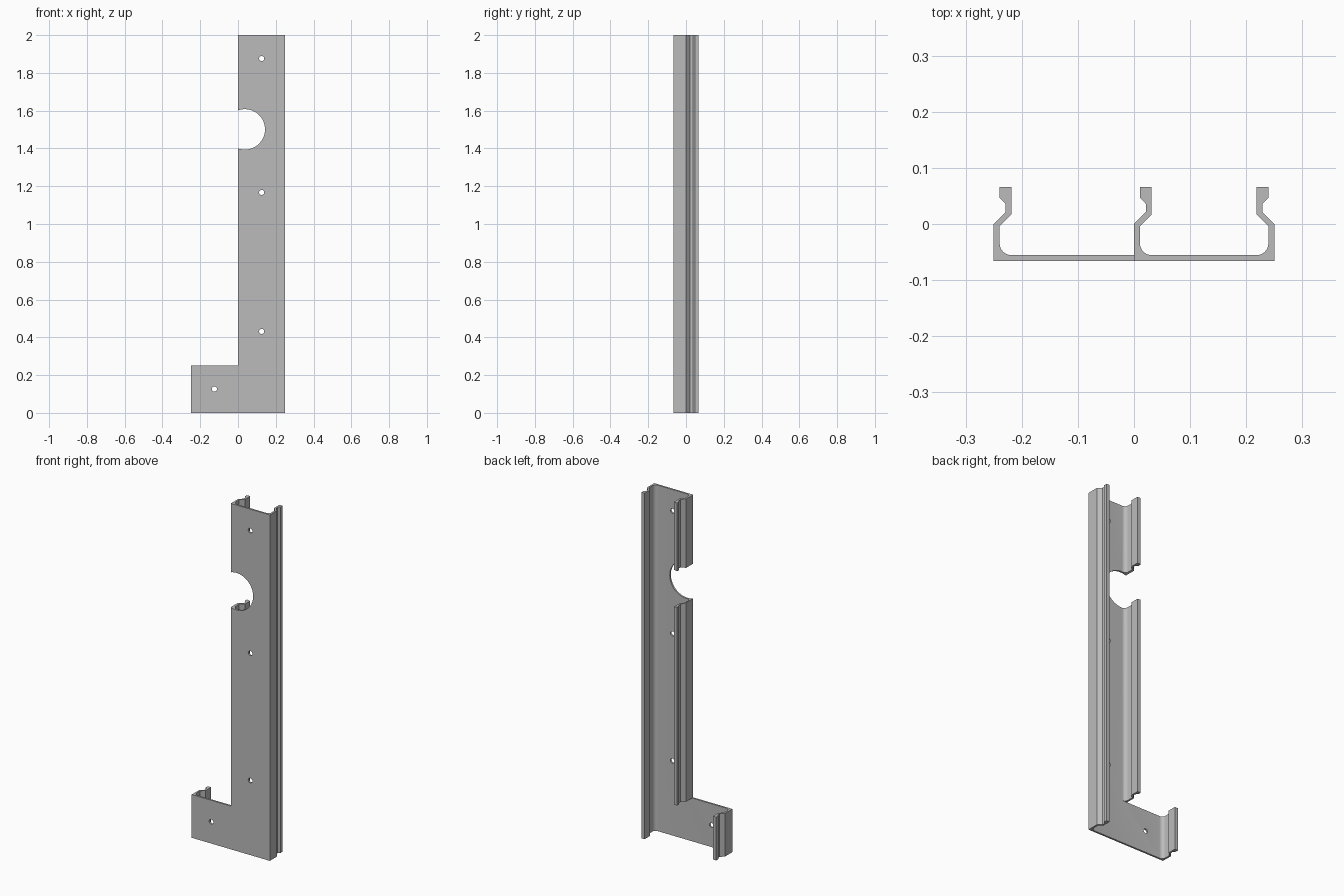
import bpy, bmesh, math
from mathutils import Matrix

cube = bpy.data.objects.get("Cube")
if cube:
    bpy.data.objects.remove(cube)

metal = bpy.data.materials.new("grey_metal")
metal.use_nodes = True
color = (0.5, 0.5, 0.5, 1)
metal.diffuse_color = color
metal.node_tree.nodes["Principled BSDF"].inputs["Base Color"].default_value = color

BACK, FRONT = 0.066, -0.066
WALL, FILLET = 0.0105, 0.021
HALF, FOOT_TOP, TOP = 0.25, 0.25, 2.0


def make_object(name, bm):
    bmesh.ops.recalc_face_normals(bm, faces=bm.faces)
    mesh = bpy.data.meshes.new(name)
    bm.to_mesh(mesh)
    bm.free()
    mesh.materials.append(metal)
    obj = bpy.data.objects.new(name, mesh)
    bpy.context.collection.objects.link(obj)
    return obj


def side_profile():
    """Hooked side wall, from outer front corner round to the web; x is inward."""
    lip = 2 * WALL + 0.0105
    pts = [(0, FRONT), (0, 0), (0.021, 0.021), (0.021, 0.036), (WALL, 0.047),
           (WALL, BACK), (lip, BACK), (lip, 0.017), (WALL, -0.004)]
    cx, cy = WALL + FILLET, FRONT + WALL + FILLET
    for i in range(9):
        a = math.pi + i * math.pi / 16
        pts.append((cx + FILLET * math.cos(a), cy + FILLET * math.sin(a)))
    return pts


def channel(name, x0, x1, z0, z1):
    """Extrude a channel with a hooked wall on both sides."""
    side = side_profile()
    outline = [(x0 + x, y) for x, y in side]
    outline += [(x1 - x, y) for x, y in reversed(side)]
    bm = bmesh.new()
    face = bm.faces.new([bm.verts.new((x, y, z0)) for x, y in outline])
    grown = bmesh.ops.extrude_face_region(bm, geom=[face])
    moved = [v for v in grown["geom"] if isinstance(v, bmesh.types.BMVert)]
    bmesh.ops.translate(bm, verts=moved, vec=(0, 0, z1 - z0))
    return make_object(name, bm)


def apply_boolean(target, tool, operation):
    mod = target.modifiers.new(operation, "BOOLEAN")
    mod.operation, mod.object, mod.solver = operation, tool, "EXACT"
    bpy.context.view_layer.objects.active = target
    bpy.ops.object.modifier_apply(modifier=mod.name)
    bpy.data.objects.remove(tool)


# Tall channel joined to the wide foot
bracket = channel("channel_bracket", 0, HALF, FOOT_TOP, TOP)
foot = channel("foot", -HALF, HALF, 0, FOOT_TOP)
apply_boolean(bracket, foot, "UNION")

# Round edge notch and screw holes
cuts = [(0.036, 1.501, 0.107, 64)]
cuts += [(x, z, 0.0135, 24) for x, z in
         ((0.125, 1.876), (0.125, 1.167), (0.125, 0.431), (-0.125, 0.126))]
bm = bmesh.new()
for x, z, radius, sides in cuts:
    bmesh.ops.create_cone(
        bm, cap_ends=True, segments=sides, radius1=radius, radius2=radius, depth=0.4,
        matrix=Matrix.Translation((x, 0, z)) @ Matrix.Rotation(math.pi / 2, 4, "X"))
cutter = make_object("cutter", bm)
cutter.hide_render = True
apply_boolean(bracket, cutter, "DIFFERENCE")

# Smooth fillets and holes, crisp folds
bpy.ops.object.select_all(action="DESELECT")
bracket.select_set(True)
bpy.context.view_layer.objects.active = bracket
bpy.ops.object.shade_smooth_by_angle(angle=math.radians(30))
